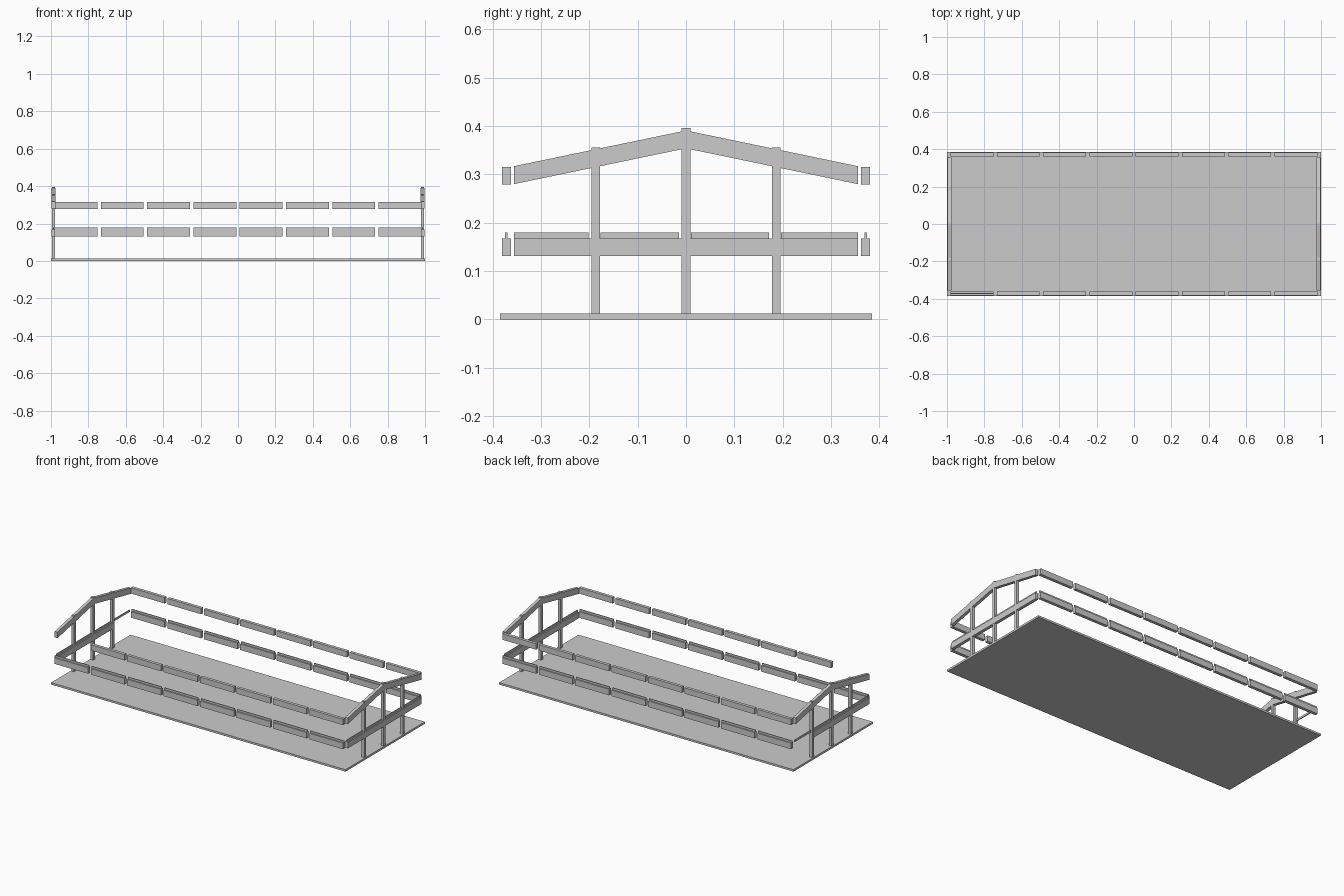
import bpy
import bmesh
from mathutils import Vector

cube = bpy.data.objects.get("Cube")
if cube:
    bpy.data.objects.remove(cube, do_unlink=True)

grey = bpy.data.materials.new("light grey")
grey.use_nodes = True
colour = (0.6, 0.6, 0.6, 1)
grey.diffuse_color = colour
grey.node_tree.nodes["Principled BSDF"].inputs["Base Color"].default_value = colour


def prism(name, profile, axis, low, high):
    """Extrude a 2D profile along x (profile is y, z) or y (profile is x, z)."""
    bm = bmesh.new()
    place = (lambda a, b: (low, a, b)) if axis == "x" else (lambda a, b: (a, low, b))
    face = bm.faces.new([bm.verts.new(place(a, b)) for a, b in profile])
    side = bmesh.ops.extrude_face_region(bm, geom=[face])["geom"]
    move = Vector((high - low, 0, 0) if axis == "x" else (0, high - low, 0))
    bmesh.ops.translate(bm, vec=move, verts=[v for v in side if isinstance(v, bmesh.types.BMVert)])
    bmesh.ops.recalc_face_normals(bm, faces=bm.faces[:])
    mesh = bpy.data.meshes.new(name)
    bm.to_mesh(mesh)
    bm.free()
    mesh.materials.append(grey)
    obj = bpy.data.objects.new(name, mesh)
    bpy.context.collection.objects.link(obj)
    return obj


def box(name, x0, x1, y0, y1, z0, z1):
    return prism(name, [(y0, z0), (y1, z0), (y1, z1), (y0, z1)], "x", x0, x1)


# Heights and thicknesses shared by the whole frame
RAIL_LOW, RAIL_TOP, STRIP_TOP = 0.131, 0.168, 0.18
BEAM, STRIP = 0.0095, 0.0025
RAIL_Y, GABLE_X = 0.3715, 0.9865

# Ground slab
box("base", -1, 1, -0.385, 0.385, 0, 0.012)

# Long sides: segmented lower and upper rails, with a thin strip on the lower one
COUNT, PITCH, GAP = 8, 0.2475, 0.018
for side, y in (("front", -RAIL_Y), ("back", RAIL_Y)):
    for i in range(COUNT):
        x0 = (i - COUNT / 2) * PITCH + GAP / 2
        x1 = x0 + PITCH - GAP
        box(f"{side}_lower_rail_{i}", x0, x1, y - BEAM, y + BEAM, RAIL_LOW, RAIL_TOP)
        box(f"{side}_rail_strip_{i}", x0, x1, y - STRIP, y + STRIP, RAIL_TOP, STRIP_TOP)
        # The first upper front bay is open
        if side == "back" or i > 0:
            box(f"{side}_upper_rail_{i}", x0, x1, y - BEAM, y + BEAM, 0.279, 0.315)

# Gable ends: posts, lower beams, strips and sloping rafters
POST_Y = 0.187
END_Y = 0.356
PEAK, EAVE, DEPTH = 0.391, 0.317, 0.037
stops = [-END_Y, -POST_Y, 0, POST_Y, END_Y]
for side, x in (("right", -GABLE_X), ("left", GABLE_X)):
    for i, y in enumerate((-POST_Y, 0, POST_Y)):
        top = 0.396 if y == 0 else 0.356
        box(f"{side}_post_{i}", x - 0.009, x + 0.009, y - 0.009, y + 0.009, 0.012, top)
    for i, (y0, y1) in enumerate(zip(stops, stops[1:])):
        # One outer bay keeps only its thin strip
        if not (side == "right" and i == 3):
            box(f"{side}_lower_beam_{i}", x - BEAM, x + BEAM, y0, y1, RAIL_LOW, RAIL_TOP)
        s0 = y0 if i == 0 else y0 + 0.01
        s1 = y1 if i == 3 else y1 - 0.015
        box(f"{side}_beam_strip_{i}", x - STRIP, x + STRIP, s0, s1, RAIL_TOP, STRIP_TOP)
    rafters = [(-END_Y, EAVE), (0, PEAK), (END_Y, EAVE),
               (END_Y, EAVE - DEPTH), (0, PEAK - DEPTH), (-END_Y, EAVE - DEPTH)]
    prism(f"{side}_gable_rafters", rafters, "x", x - BEAM, x + BEAM)
